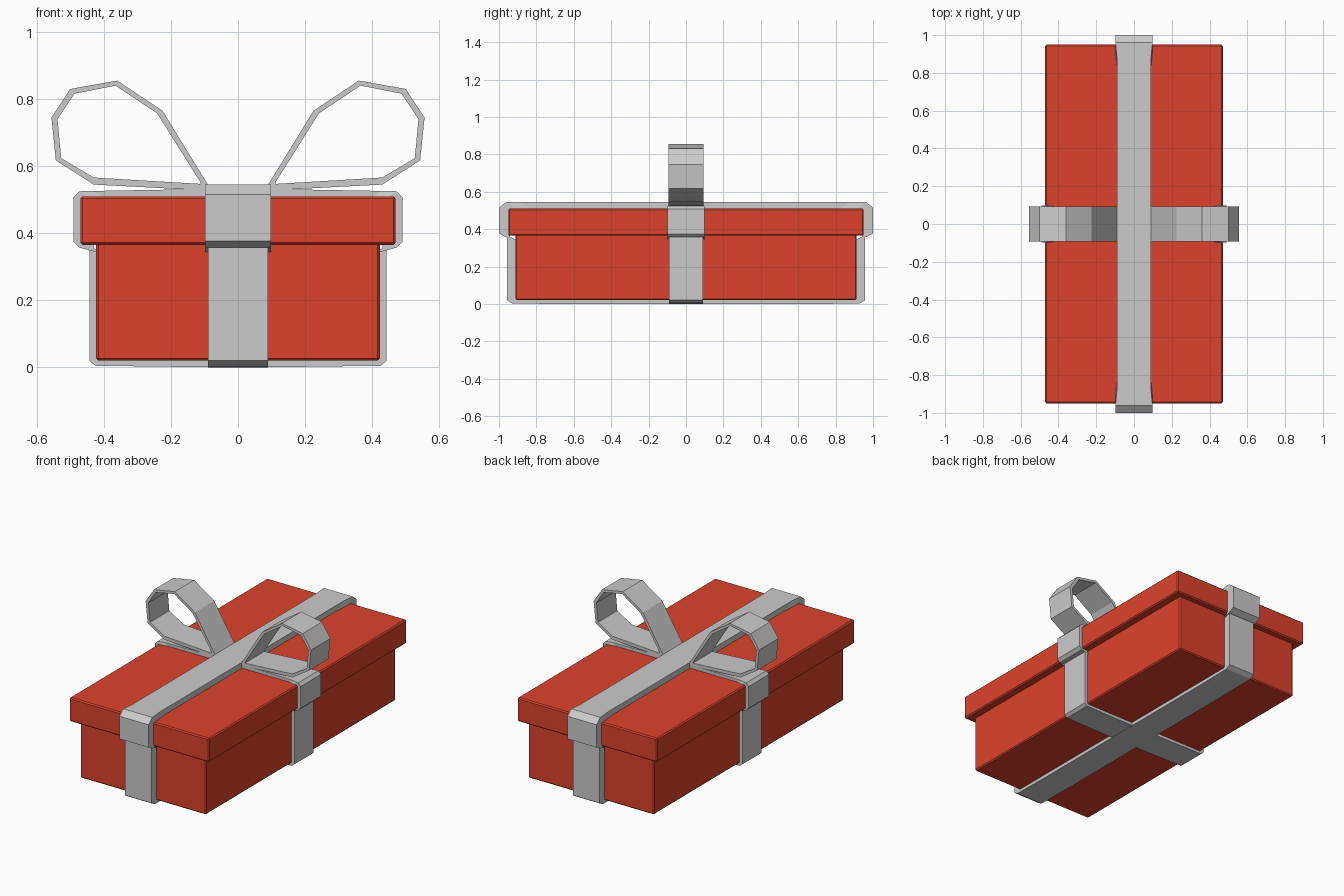
import bpy, bmesh

if "Cube" in bpy.data.objects:
    bpy.data.objects.remove(bpy.data.objects["Cube"])

red = bpy.data.materials.new("red_card")
red.diffuse_color = (0.72, 0.055, 0.025, 1)
red.use_nodes = True
red.node_tree.nodes["Principled BSDF"].inputs["Base Color"].default_value = red.diffuse_color


def box(name, x, y, z0, z1):
    bpy.ops.mesh.primitive_cube_add(size=1, location=(0, 0, (z0 + z1) / 2))
    ob = bpy.context.object
    ob.name = name
    ob.scale = (2 * x, 2 * y, z1 - z0)
    bpy.ops.object.transform_apply(location=False, rotation=False, scale=True)
    ob.data.materials.append(red)
    bev = ob.modifiers.new("edge_bevel", 'BEVEL')
    bev.width = 0.007
    bev.segments = 1


def band(name, outer, inner, axis):
    """Closed strip: outer and inner loops of (u, z, half width), u running along the axis."""
    bm = bmesh.new()

    def vert(u, z, w):
        return bm.verts.new((u, w, z) if axis == 'x' else (w, u, z))

    rings = []
    for (u, z, w), (iu, iz, iw) in zip(outer, inner):
        rings.append([vert(u, z, -w), vert(u, z, w), vert(iu, iz, iw), vert(iu, iz, -iw)])
    for i, a in enumerate(rings):
        b = rings[(i + 1) % len(rings)]
        for k in range(4):
            n = (k + 1) % 4
            bm.faces.new((a[k], a[n], b[n], b[k]))
    bmesh.ops.recalc_face_normals(bm, faces=bm.faces)
    me = bpy.data.meshes.new(name)
    bm.to_mesh(me)
    bm.free()
    ob = bpy.data.objects.new(name, me)
    bpy.context.collection.objects.link(ob)


def wrap(name, half, axis):
    """Ribbon round the whole box from one half outline, mirrored."""
    outer = half + [(-u, z, w) for u, z, w in reversed(half)]
    inner = [(u - 0.06 if u > 0 else u + 0.06, 0.03 + 0.87 * z, w) for u, z, w in outer]
    band(name, outer, inner, axis)


# Box and lid
box("box_body", 0.423, 0.912, 0.02, 0.40)
box("box_lid", 0.47, 0.95, 0.365, 0.51)

# Ribbons wrapping over the lid and under the box
wrap("cross_ribbon", [
    (0.20, 0.002, 0.09), (0.425, 0.005, 0.09), (0.443, 0.02, 0.09), (0.443, 0.357, 0.09),
    (0.472, 0.357, 0.098), (0.49, 0.375, 0.098), (0.49, 0.507, 0.098),
    (0.473, 0.525, 0.098), (0.43, 0.526, 0.09), (0.20, 0.53, 0.09)], 'x')
wrap("long_ribbon", [
    (0.70, 0.0, 0.09), (0.93, 0.003, 0.09), (0.958, 0.02, 0.09), (0.958, 0.358, 0.09),
    (0.965, 0.358, 0.098), (1.0, 0.377, 0.098), (1.0, 0.515, 0.098),
    (0.962, 0.545, 0.098), (0.88, 0.545, 0.09), (0.60, 0.545, 0.09)], 'y')

# Bow loops
bow_out = [(0.085, 0.537), (0.225, 0.765), (0.36, 0.855), (0.50, 0.83),
           (0.556, 0.745), (0.543, 0.617), (0.43, 0.545), (0.085, 0.527)]
bow_in = [(0.112, 0.552), (0.241, 0.757), (0.365, 0.84), (0.487, 0.816),
          (0.538, 0.74), (0.527, 0.624), (0.43, 0.566), (0.112, 0.547)]
for name, s in (("bow_loop_right", 1), ("bow_loop_left", -1)):
    band(name, [(s * u, z, 0.093) for u, z in bow_out],
         [(s * u, z, 0.093) for u, z in bow_in], 'x')
